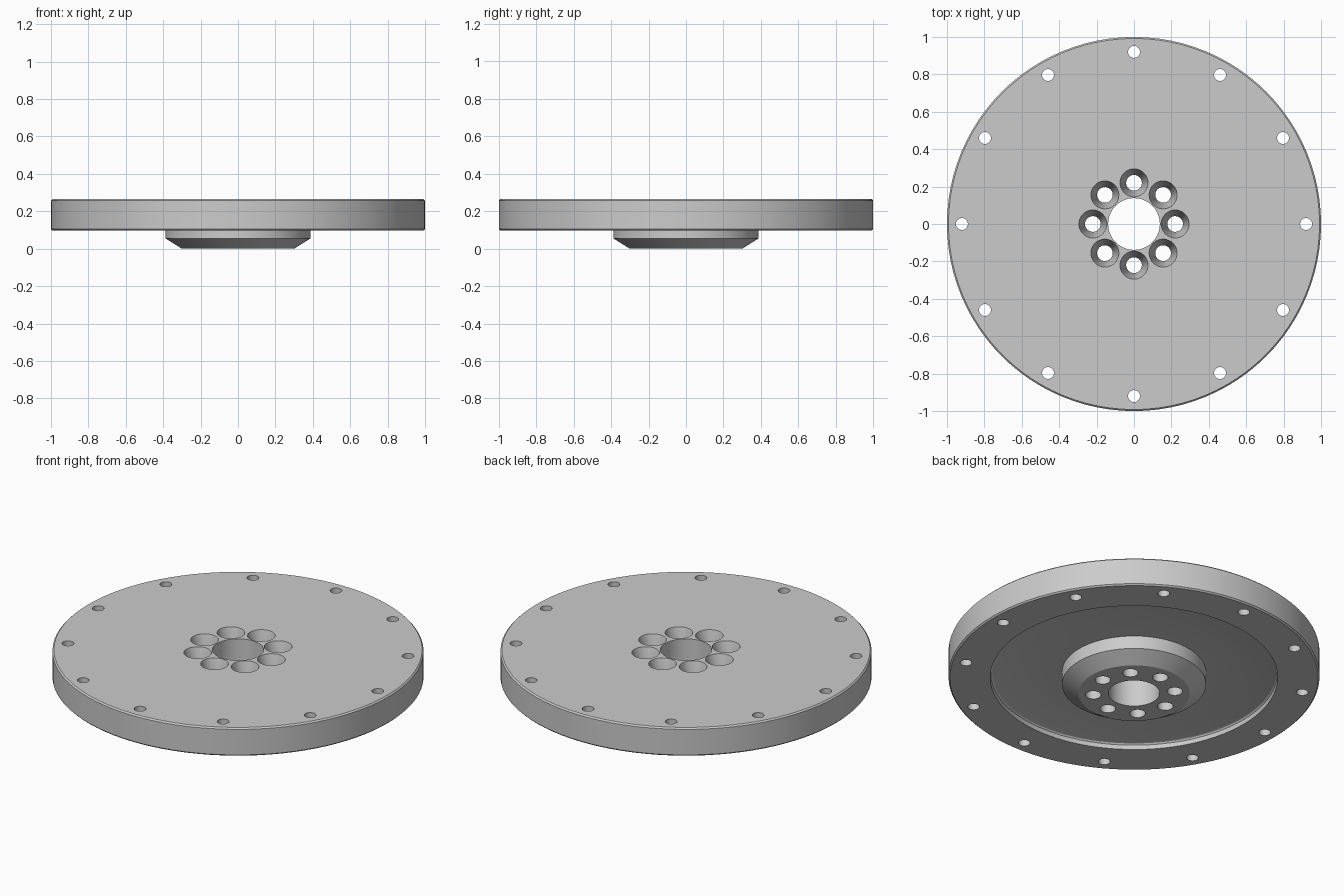
import bpy
import bmesh
from math import cos, sin, pi, radians

# Remove the default cube
cube = bpy.data.objects.get("Cube")
if cube:
    bpy.data.objects.remove(cube, do_unlink=True)

# Plain metal material
metal = bpy.data.materials.new("grey metal")
metal.use_nodes = True
grey = (0.6, 0.6, 0.6, 1)
metal.diffuse_color = grey
metal.node_tree.nodes["Principled BSDF"].inputs["Base Color"].default_value = grey

TOP, BASE, FLOOR = 0.265, 0.097, 0.132


def lathe(bm, profile, sides, centre=(0, 0), closed=False):
    """Turn an (r, z) profile about a vertical axis; open profiles get end caps."""
    rings = []
    for r, z in profile:
        rings.append([bm.verts.new((centre[0] + r * cos(2 * pi * i / sides),
                                    centre[1] + r * sin(2 * pi * i / sides), z))
                      for i in range(sides)])
    pairs = list(zip(rings, rings[1:]))
    if closed:
        pairs.append((rings[-1], rings[0]))
    else:
        bm.faces.new(rings[0])
        bm.faces.new(rings[-1])
    for a, b in pairs:
        for i in range(sides):
            j = (i + 1) % sides
            bm.faces.new((a[i], a[j], b[j], b[i]))


def finish(bm, name):
    bmesh.ops.recalc_face_normals(bm, faces=bm.faces[:])
    mesh = bpy.data.meshes.new(name)
    bm.to_mesh(mesh)
    bm.free()
    mesh.materials.append(metal)
    ob = bpy.data.objects.new(name, mesh)
    bpy.context.collection.objects.link(ob)
    return ob


# Turned disc: bore, chamfered hub, recessed underside, chamfered rim
bm = bmesh.new()
lathe(bm, [(0.138, 0), (0.3, 0), (0.388, 0.055), (0.388, FLOOR),
           (0.755, FLOOR), (0.765, FLOOR - 0.003), (0.772, FLOOR - 0.01),
           (0.775, BASE), (0.992, BASE), (1, BASE + 0.008),
           (1, TOP - 0.008), (0.992, TOP), (0.138, TOP)], 96, closed=True)
disc = finish(bm, "flanged_disc")

# Cutters: twelve plain rim holes and eight countersunk hub holes
bm = bmesh.new()
for count, radius, sides, profile in (
        (12, 0.92, 24, [(0.032, -0.1), (0.032, 0.4)]),
        (8, 0.22, 32, [(0.042, -0.1), (0.042, TOP - 0.13), (0.075, TOP), (0.075, 0.4)])):
    for k in range(count):
        a = 2 * pi * k / count
        lathe(bm, profile, sides, (radius * cos(a), radius * sin(a)))
cutter = finish(bm, "hole_cutters")
cutter.hide_render = True

# Drill the holes, then drop the cutter
cut = disc.modifiers.new("holes", "BOOLEAN")
cut.operation = "DIFFERENCE"
cut.solver = "EXACT"
cut.object = cutter
bpy.ops.object.select_all(action="DESELECT")
bpy.context.view_layer.objects.active = disc
disc.select_set(True)
bpy.ops.object.modifier_apply(modifier=cut.name)
bpy.data.objects.remove(cutter, do_unlink=True)

# Smooth curved walls, crisp machined edges
bpy.ops.object.shade_smooth_by_angle(angle=radians(28))
